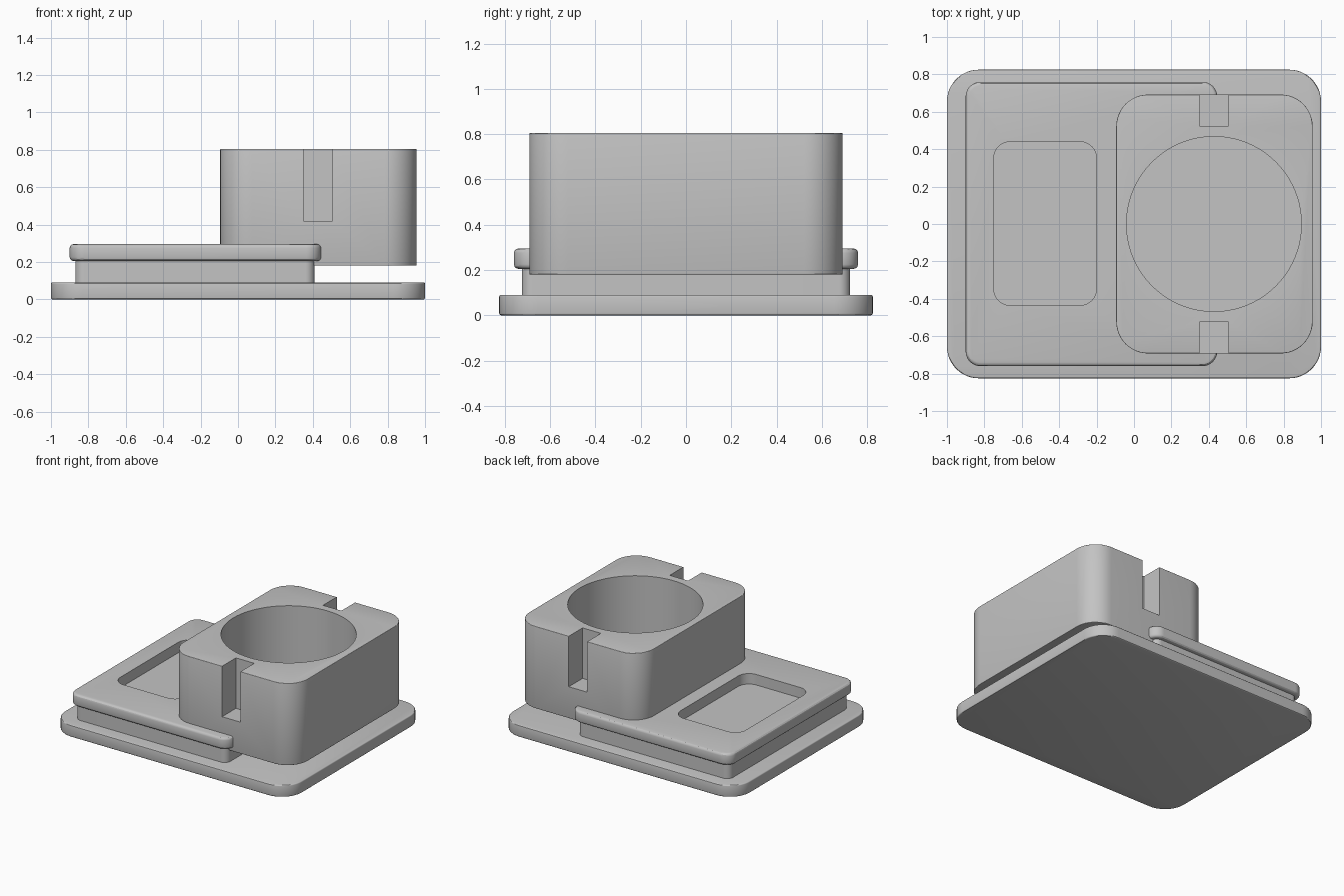
import bpy, bmesh, math

cube = bpy.data.objects.get("Cube")
if cube:
    bpy.data.objects.remove(cube, do_unlink=True)

grey = bpy.data.materials.new("plain_grey")
grey.use_nodes = True
COLOUR = (0.55, 0.55, 0.55, 1)
grey.diffuse_color = COLOUR
grey.node_tree.nodes["Principled BSDF"].inputs["Base Color"].default_value = COLOUR


def rounded_outline(x0, x1, y0, y1, r, steps=12):
    """Counter-clockwise outline of a rounded rectangle."""
    if r == 0:
        return [(x0, y0), (x1, y0), (x1, y1), (x0, y1)]
    centres = [(x1 - r, y1 - r), (x0 + r, y1 - r), (x0 + r, y0 + r), (x1 - r, y0 + r)]
    points = []
    for quarter, (cx, cy) in enumerate(centres):
        for i in range(steps + 1):
            a = math.pi / 2 * (quarter + i / steps)
            points.append((cx + r * math.cos(a), cy + r * math.sin(a)))
    return points


def prism(name, outline, z0, z1):
    """Closed upright prism over an outline."""
    bm = bmesh.new()
    low = bm.faces.new([bm.verts.new((x, y, z0)) for x, y in outline])
    up = bmesh.ops.extrude_face_region(bm, geom=[low])
    verts = [g for g in up["geom"] if isinstance(g, bmesh.types.BMVert)]
    bmesh.ops.translate(bm, verts=verts, vec=(0, 0, z1 - z0))
    bmesh.ops.recalc_face_normals(bm, faces=bm.faces)
    mesh = bpy.data.meshes.new(name)
    bm.to_mesh(mesh)
    bm.free()
    mesh.materials.append(grey)
    obj = bpy.data.objects.new(name, mesh)
    bpy.context.collection.objects.link(obj)
    return obj


def select(obj):
    bpy.ops.object.select_all(action='DESELECT')
    obj.select_set(True)
    bpy.context.view_layer.objects.active = obj


def soften(obj, width):
    """Round the rims at top and bottom."""
    select(obj)
    mod = obj.modifiers.new("rim", 'BEVEL')
    mod.width, mod.segments = width, 3
    mod.limit_method, mod.angle_limit = 'ANGLE', math.radians(50)
    bpy.ops.object.modifier_apply(modifier=mod.name)


def cut(obj, cutter):
    select(obj)
    mod = obj.modifiers.new("cut", 'BOOLEAN')
    mod.operation, mod.solver, mod.object = 'DIFFERENCE', 'EXACT', cutter
    bpy.ops.object.modifier_apply(modifier=mod.name)
    bpy.data.objects.remove(cutter, do_unlink=True)


# Base slab and the recessed neck above it
base = prism("base_slab", rounded_outline(-1, 1, -0.825, 0.825, 0.17), 0, 0.09)
soften(base, 0.008)
neck = prism("recessed_neck", rounded_outline(-0.87, 0.41, -0.725, 0.725, 0.05), 0.08, 0.21)

# Tray plate with a shallow rounded pocket
tray = prism("tray_plate", rounded_outline(-0.9, 0.445, -0.76, 0.76, 0.08), 0.205, 0.295)
soften(tray, 0.02)
cut(tray, prism("pocket_cutter", rounded_outline(-0.75, -0.2, -0.435, 0.44, 0.09), 0.215, 0.4))

# Holder block with a round well and a slot at each end
holder = prism("holder_block", rounded_outline(-0.095, 0.955, -0.692, 0.692, 0.17), 0.18, 0.805)
soften(holder, 0.004)
cut(holder, prism("well_cutter", rounded_outline(-0.04, 0.895, -0.4675, 0.4675, 0.4674, 20), 0.3, 1))
for y0, y1 in ((-0.8, -0.525), (0.525, 0.8)):
    cut(holder, prism("slot_cutter", rounded_outline(0.35, 0.505, y0, y1, 0), 0.42, 1))

for obj in (base, neck, tray, holder):
    select(obj)
    bpy.ops.object.shade_smooth_by_angle(angle=math.radians(30))
